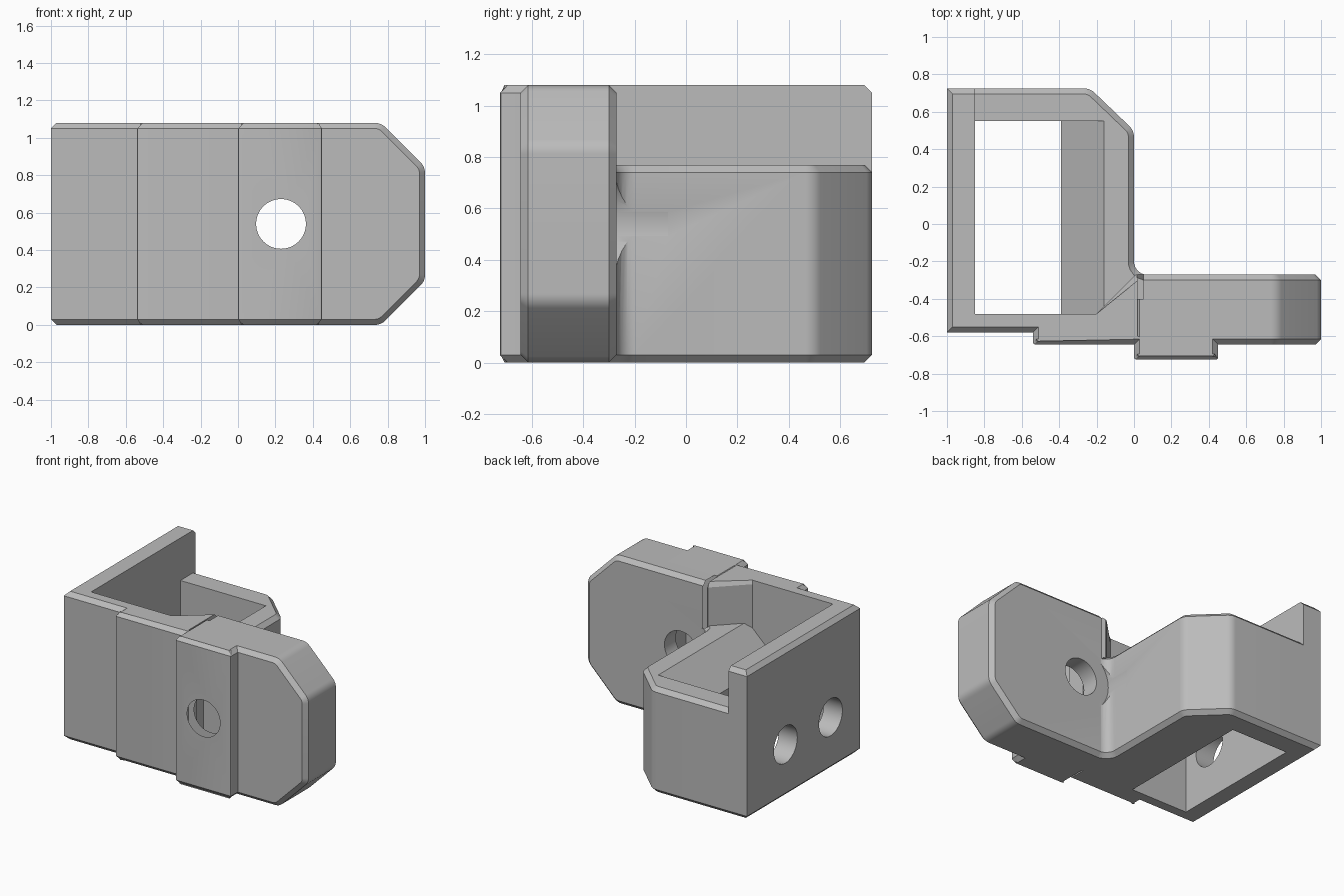
import bpy, bmesh
from math import radians, tan, pi
from mathutils import Vector

if "Cube" in bpy.data.objects:
    bpy.data.objects.remove(bpy.data.objects["Cube"])

H, LOW, CH = 1.08, 0.77, 0.03      # full height, low wall height, chamfer
LEFT, BACK = -1.0, 0.725

grey = bpy.data.materials.new("plain grey")
grey.use_nodes = True
grey.diffuse_color = (0.5, 0.5, 0.5, 1)
grey.node_tree.nodes["Principled BSDF"].inputs["Base Color"].default_value = (0.5, 0.5, 0.5, 1)


def rounded(points, radii, steps=6):
    """Round the listed corners {index: radius} of a 2D outline."""
    out = []
    for i, p in enumerate(points):
        p = Vector(p)
        if i not in radii:
            out.append(p)
            continue
        a = (Vector(points[i - 1]) - p).normalized()
        b = (Vector(points[(i + 1) % len(points)]) - p).normalized()
        half = a.angle(b) / 2
        reach = radii[i] / tan(half)
        centre = p + (a + b).normalized() * (reach ** 2 + radii[i] ** 2) ** 0.5
        start, end = p + a * reach - centre, p + b * reach - centre
        for k in range(steps + 1):
            d = start.lerp(end, k / steps)
            # even angular spacing is close enough for short arcs
            out.append(centre + d.normalized() * radii[i])
    return out


def prism(name, outline, lo, hi, axis="Z", rim=None):
    """Extrude an outline along an axis, chamfering the rim edges picked by a rule."""
    place = {"Z": lambda a, b, t: (a, b, t),
             "Y": lambda a, b, t: (a, t, b),
             "X": lambda a, b, t: (t, a, b)}[axis]
    k = "XYZ".index(axis)
    bm = bmesh.new()
    rings = [[bm.verts.new(place(p[0], p[1], t)) for p in outline] for t in (lo, hi)]
    n = len(outline)
    for ring in rings:
        bm.faces.new(ring)
    for i in range(n):
        j = (i + 1) % n
        bm.faces.new((rings[0][i], rings[0][j], rings[1][j], rings[1][i]))
    bmesh.ops.recalc_face_normals(bm, faces=bm.faces)
    if rim:
        edges = [e for e in bm.edges
                 if abs(e.verts[0].co[k] - e.verts[1].co[k]) < 1e-5
                 and rim((e.verts[0].co + e.verts[1].co) / 2)]
        bmesh.ops.bevel(bm, geom=edges, offset=CH, offset_type="OFFSET",
                        segments=1, affect="EDGES", clamp_overlap=False)
        bmesh.ops.recalc_face_normals(bm, faces=bm.faces)
    mesh = bpy.data.meshes.new(name)
    bm.to_mesh(mesh)
    bm.free()
    mesh.materials.append(grey)
    ob = bpy.data.objects.new(name, mesh)
    bpy.context.collection.objects.link(ob)
    return ob


def cylinder(name, centre, radius, depth, axis):
    rot = (0, pi / 2, 0) if axis == "X" else (pi / 2, 0, 0)
    bpy.ops.mesh.primitive_cylinder_add(vertices=64, radius=radius, depth=depth,
                                        location=centre, rotation=rot)
    ob = bpy.context.object
    ob.name = name
    ob.data.materials.append(grey)
    return ob


def combine(target, other, operation):
    mod = target.modifiers.new(operation.title(), "BOOLEAN")
    mod.operation, mod.solver, mod.object = operation, "EXACT", other
    bpy.context.view_layer.objects.active = target
    bpy.ops.object.modifier_apply(modifier=mod.name)
    bpy.data.objects.remove(other)


# Low box with a cut corner and a fillet against the plate
body = prism("bracket", rounded(
    [(LEFT, -0.5), (0.09, -0.5), (0.09, -0.271), (0, -0.271),
     (0, 0.5), (-0.235, BACK), (LEFT, BACK)],
    {3: 0.07, 4: 0.08, 5: 0.08}), 0, LOW, rim=lambda m: m.y > -0.49 and m.x < 0.085)

# Through opening with a sloped upper side
cavity = prism("cavity_cutter", [(-0.85, -0.1), (-0.39, -0.1), (-0.39, 0.55),
                                 (-0.16, LOW), (-0.16, 0.9), (-0.85, 0.9)], -0.48, 0.55, "Y")
combine(body, cavity, "DIFFERENCE")

# Tall side wall and front wall
walls = prism("tall_walls", [(LEFT, -0.58), (-0.4, -0.58), (-0.4, -0.48),
                             (-0.85, -0.48), (-0.85, BACK), (LEFT, BACK)], 0, H,
              rim=lambda m: m.x < -0.99 or m.y < -0.57 or m.y > 0.72)

# Stepped middle section with diagonal back
middle = prism("middle_section", rounded(
    [(-0.54, -0.645), (0.05, -0.645), (0.05, -0.27), (0.01, -0.27),
     (-0.2, -0.48), (-0.54, -0.48)], {0: 0.012}, 2), 0, H,
    rim=lambda m: m.x < 0.045 and abs(m.y + 0.48) > 0.001)

# Plate with cut corners at the free end
plate = prism("end_plate", rounded(
    [(0.02, 0), (0.765, 0), (1, 0.235), (1, H - 0.235), (0.765, H), (0.02, H)],
    {i: 0.08 for i in (1, 2, 3, 4)}), -0.645, -0.27, "Y", rim=lambda m: m.x > 0.03)

# Raised pad on the front
pad = prism("front_pad", rounded(
    [(0, -BACK), (0.45, -BACK), (0.45, -0.4), (0, -0.4)], {0: 0.012, 1: 0.012}, 2), 0, H,
    rim=lambda m: m.y < -0.41)

for part in (walls, middle, plate, pad):
    combine(body, part, "UNION")

# Screw hole, head clearance and the two side holes
holes = [cylinder("plate_hole", (0.23, -0.5, H / 2), 0.133, 1, "Y"),
         cylinder("clearance", (0.23, -0.17, H / 2), 0.235, 0.2, "Y")]
for y in (0.28, -0.24):
    holes.append(cylinder("side_hole", (-0.95, y, LOW / 2), 0.135, 0.4, "X"))
for hole in holes:
    combine(body, hole, "DIFFERENCE")

bpy.ops.object.select_all(action="DESELECT")
body.select_set(True)
bpy.context.view_layer.objects.active = body
bpy.ops.object.shade_smooth_by_angle(angle=radians(25))
